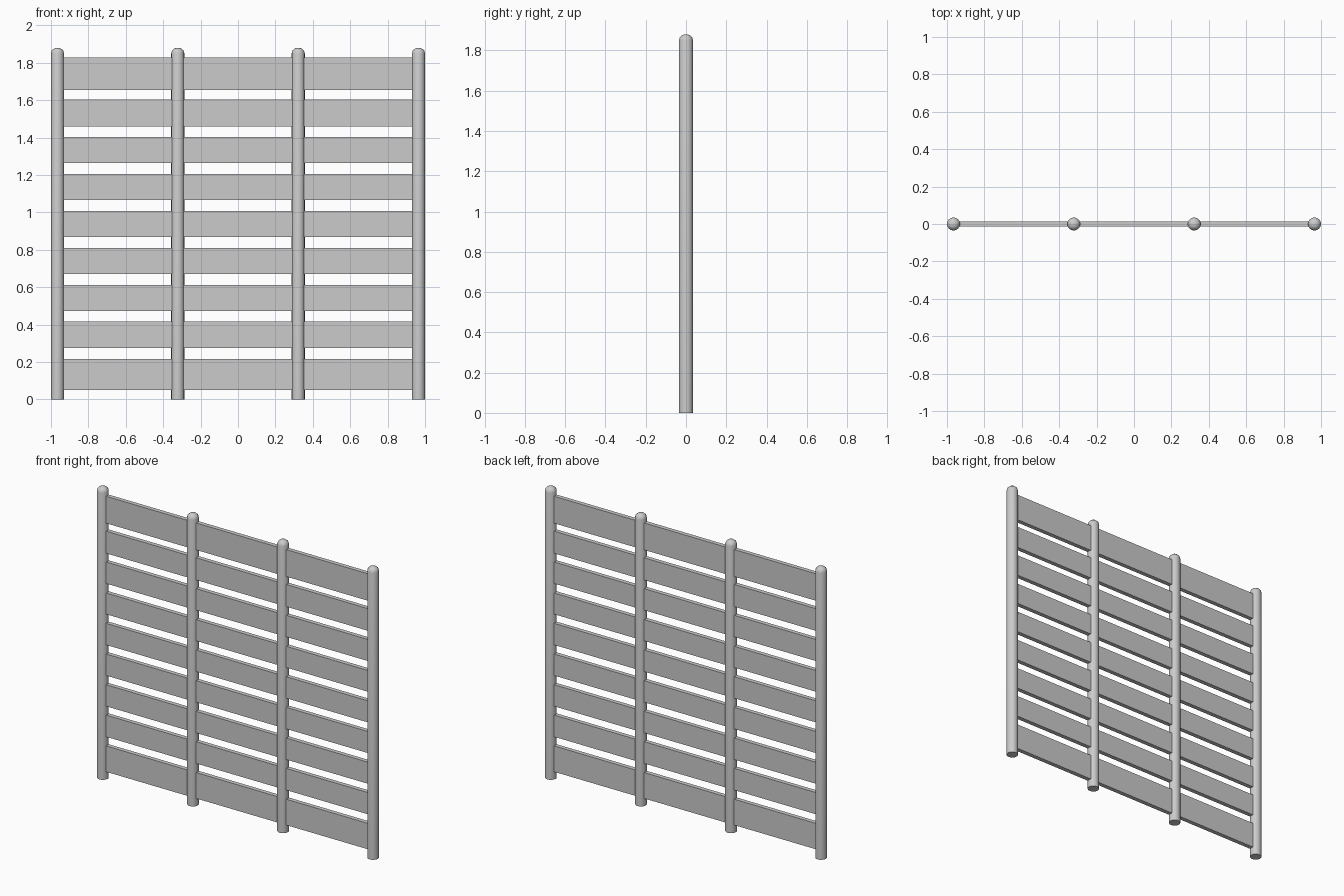
import bpy, bmesh, math

if "Cube" in bpy.data.objects:
    bpy.data.objects.remove(bpy.data.objects["Cube"])

R = 0.035            # post radius
H = 1.88             # post height
THICK = 0.028        # slat thickness
POSTS = [-0.965, -0.322, 0.322, 0.965]
# bottom and top height of each slat row
ROWS = [(0.05, 0.217), (0.276, 0.416), (0.473, 0.612), (0.671, 0.81), (0.869, 1.008),
        (1.067, 1.204), (1.265, 1.404), (1.46, 1.603), (1.654, 1.828)]


def finish(name, bm):
    bmesh.ops.recalc_face_normals(bm, faces=bm.faces)
    me = bpy.data.meshes.new(name)
    bm.to_mesh(me)
    bm.free()
    ob = bpy.data.objects.new(name, me)
    bpy.context.collection.objects.link(ob)
    return ob


# round post with a low domed top
def post(name, x, sides=16):
    profile = [(R, 0), (R, H - 0.03), (R * 0.87, H - 0.014), (R * 0.5, H - 0.003)]
    bm = bmesh.new()
    rings = [[bm.verts.new((x + r * math.cos(2 * math.pi * i / sides),
                            r * math.sin(2 * math.pi * i / sides), z))
              for i in range(sides)] for r, z in profile]
    for a, b in zip(rings, rings[1:]):
        for i in range(sides):
            j = (i + 1) % sides
            bm.faces.new((a[i], a[j], b[j], b[i]))
    bm.faces.new(rings[0])
    tip = bm.verts.new((x, 0, H))
    for i in range(sides):
        bm.faces.new((rings[-1][i], rings[-1][(i + 1) % sides], tip))
    ob = finish(name, bm)
    bpy.ops.object.select_all(action='DESELECT')
    ob.select_set(True)
    bpy.context.view_layer.objects.active = ob
    bpy.ops.object.shade_smooth_by_angle(angle=math.radians(50))


# flat board let into the posts at both ends
def slat(name, x0, x1, z0, z1):
    bm = bmesh.new()
    bmesh.ops.create_cube(bm, size=1)
    bmesh.ops.scale(bm, vec=(x1 - x0, THICK, z1 - z0), verts=bm.verts)
    bmesh.ops.translate(bm, vec=((x0 + x1) / 2, 0, (z0 + z1) / 2), verts=bm.verts)
    finish(name, bm)


for n, x in enumerate(POSTS):
    post(f"fence_post_{n + 1}", x)

for bay, (a, b) in enumerate(zip(POSTS, POSTS[1:])):
    for row, (z0, z1) in enumerate(ROWS):
        slat(f"slat_bay{bay + 1}_row{row + 1}", a + 0.028, b - 0.028, z0, z1)
